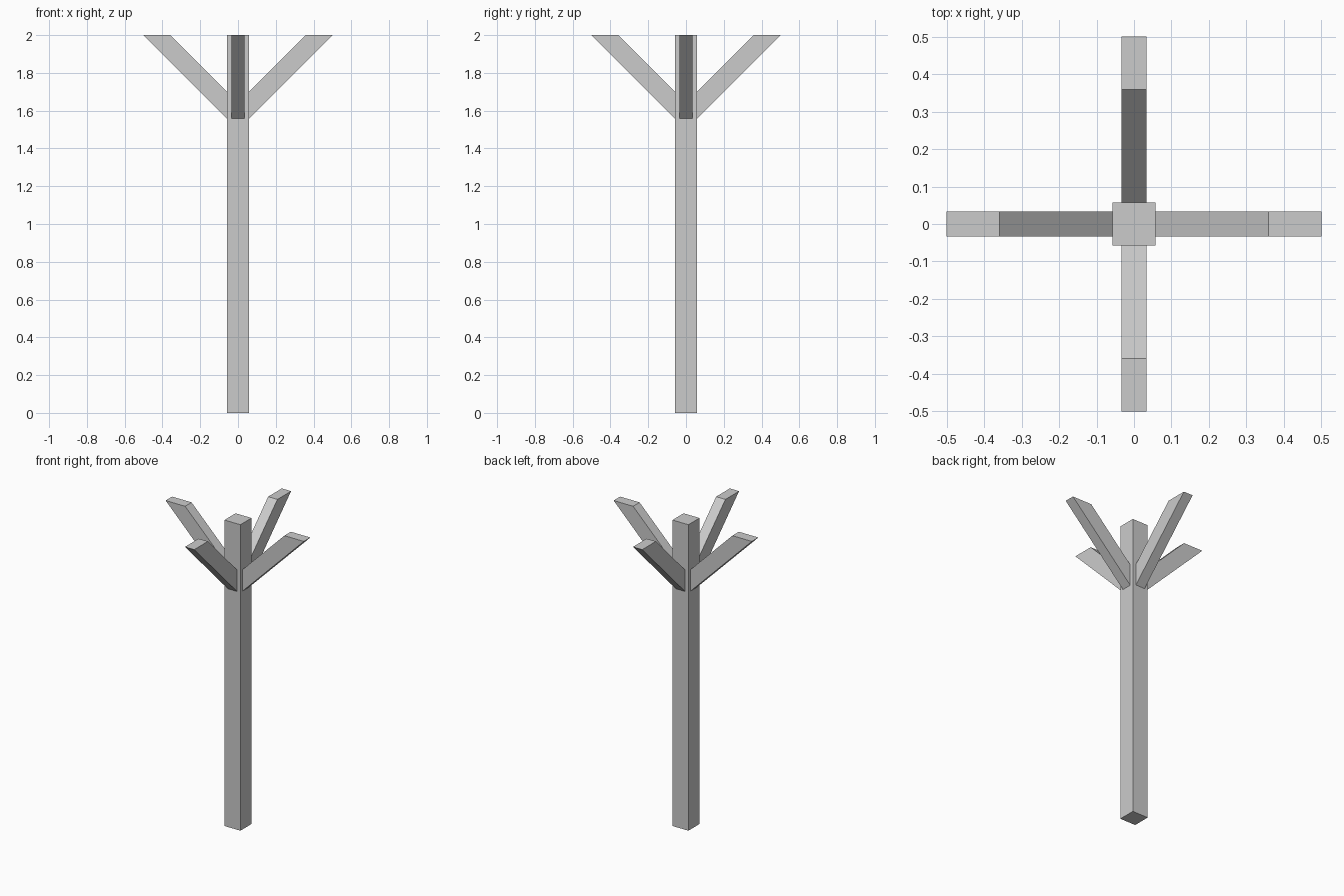
import bpy, bmesh, math
from mathutils import Matrix

cube = bpy.data.objects.get("Cube")
if cube:
    bpy.data.objects.remove(cube, do_unlink=True)

POST = 0.0575    # half width of the post
BRACE = 0.0335   # half width of a brace
TOP = 2.0
REACH = 0.5      # how far a brace reaches from the axis
CUT = 0.141      # length of a brace's level and upright end cuts

grey = bpy.data.materials.new("plain grey")
grey.use_nodes = True
colour = (0.6, 0.6, 0.6, 1)
grey.diffuse_color = colour
grey.node_tree.nodes["Principled BSDF"].inputs["Base Color"].default_value = colour


def add_prism(name, outline, offset, turn=0.0):
    """Extrude a closed outline along a vector and turn it about z."""
    bm = bmesh.new()
    face = bm.faces.new([bm.verts.new(p) for p in outline])
    ext = bmesh.ops.extrude_face_region(bm, geom=[face])
    moved = [g for g in ext["geom"] if isinstance(g, bmesh.types.BMVert)]
    bmesh.ops.translate(bm, verts=moved, vec=offset)
    bmesh.ops.recalc_face_normals(bm, faces=bm.faces)
    bm.transform(Matrix.Rotation(turn, 4, "Z"))
    mesh = bpy.data.meshes.new(name)
    bm.to_mesh(mesh)
    bm.free()
    mesh.materials.append(grey)
    obj = bpy.data.objects.new(name, mesh)
    bpy.context.collection.objects.link(obj)


# Square upright post
add_prism("post", [(-POST, -POST, 0), (POST, -POST, 0), (POST, POST, 0), (-POST, POST, 0)],
          (0, 0, TOP))

# Four braces at 45 degrees, cut upright at the post and level at the top
foot = TOP - (REACH - POST)
profile = [(POST, foot), (REACH, TOP), (REACH - CUT, TOP), (POST, foot + CUT)]
for i, side in enumerate(("left", "back", "right", "front")):
    add_prism(side + "_brace", [(x, -BRACE, z) for x, z in profile],
              (0, 2 * BRACE, 0), i * math.pi / 2)
